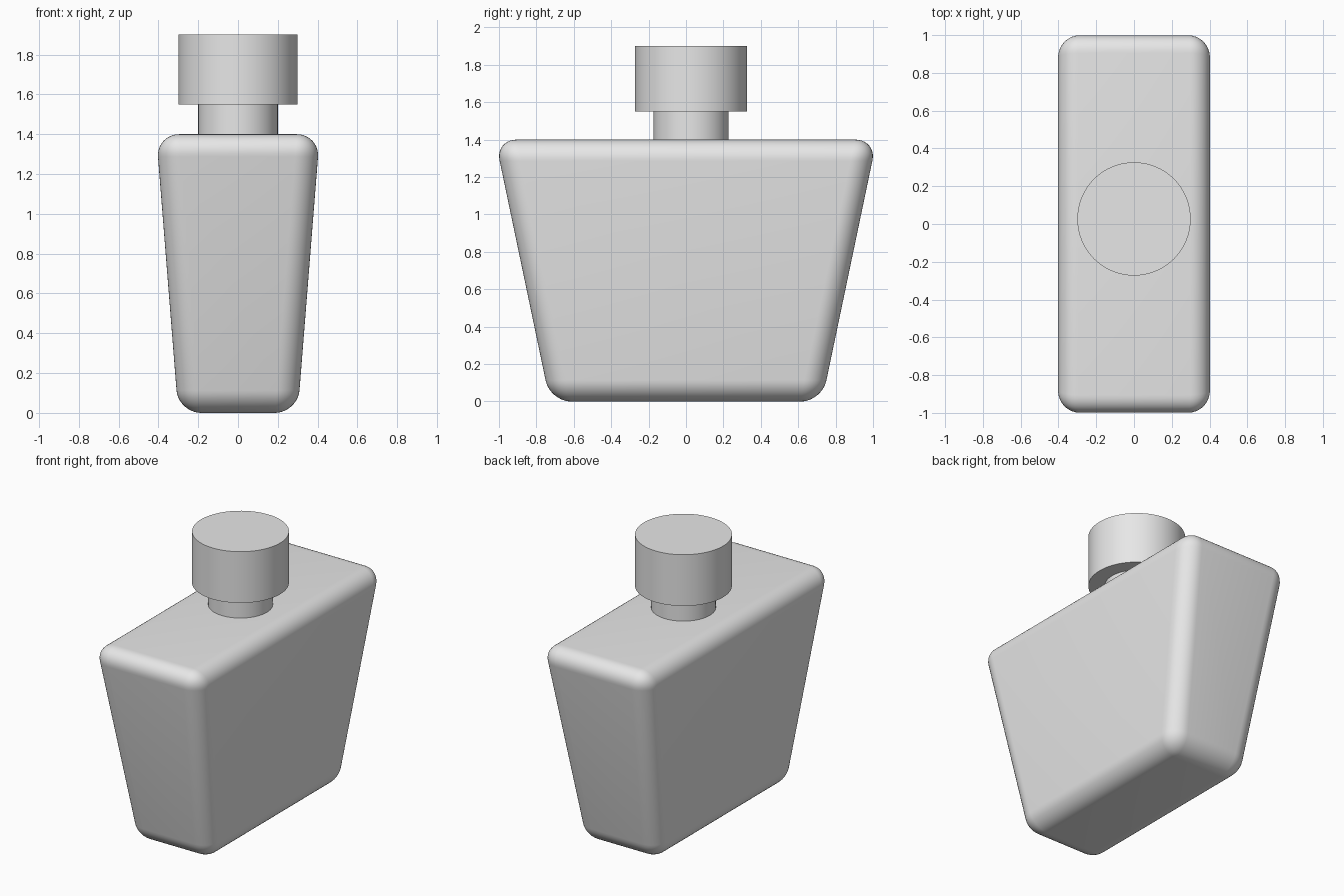
import bpy, bmesh, math

if "Cube" in bpy.data.objects:
    bpy.data.objects.remove(bpy.data.objects["Cube"])

mat = bpy.data.materials.new("light grey")
mat.diffuse_color = (0.8, 0.8, 0.8, 1)
mat.use_nodes = True
mat.node_tree.nodes["Principled BSDF"].inputs["Base Color"].default_value = mat.diffuse_color


def finish(name, bm):
    """Turn a bmesh into a named, smooth-shaded object."""
    bmesh.ops.recalc_face_normals(bm, faces=bm.faces[:])
    mesh = bpy.data.meshes.new(name)
    bm.to_mesh(mesh)
    bm.free()
    mesh.materials.append(mat)
    obj = bpy.data.objects.new(name, mesh)
    bpy.context.collection.objects.link(obj)
    bpy.ops.object.select_all(action='DESELECT')
    obj.select_set(True)
    bpy.context.view_layer.objects.active = obj
    bpy.ops.object.shade_smooth_by_angle(angle=math.radians(30))
    return obj


def cylinder(name, radius, z0, z1, y=0.027):
    bm = bmesh.new()
    bmesh.ops.create_cone(bm, cap_ends=True, segments=64,
                          radius1=radius, radius2=radius, depth=z1 - z0)
    bmesh.ops.translate(bm, verts=bm.verts[:], vec=(0, y, (z0 + z1) / 2))
    return finish(name, bm)


# Bottle body: box tapering towards the base, all edges rounded
bm = bmesh.new()
bmesh.ops.create_cube(bm, size=2)
for v in bm.verts:
    top = v.co.z > 0
    v.co.x *= 0.411 if top else 0.30
    v.co.y *= 1.02 if top else 0.727
    v.co.z = 1.4 if top else 0.0
bmesh.ops.bevel(bm, geom=bm.edges[:], offset=0.115, offset_type='OFFSET',
                segments=10, profile=0.5, affect='EDGES', clamp_overlap=True)
finish("bottle_body", bm)

# Neck and cap, set slightly towards the back
cylinder("neck", 0.20, 1.36, 1.56)
cylinder("cap", 0.30, 1.55, 1.90)
